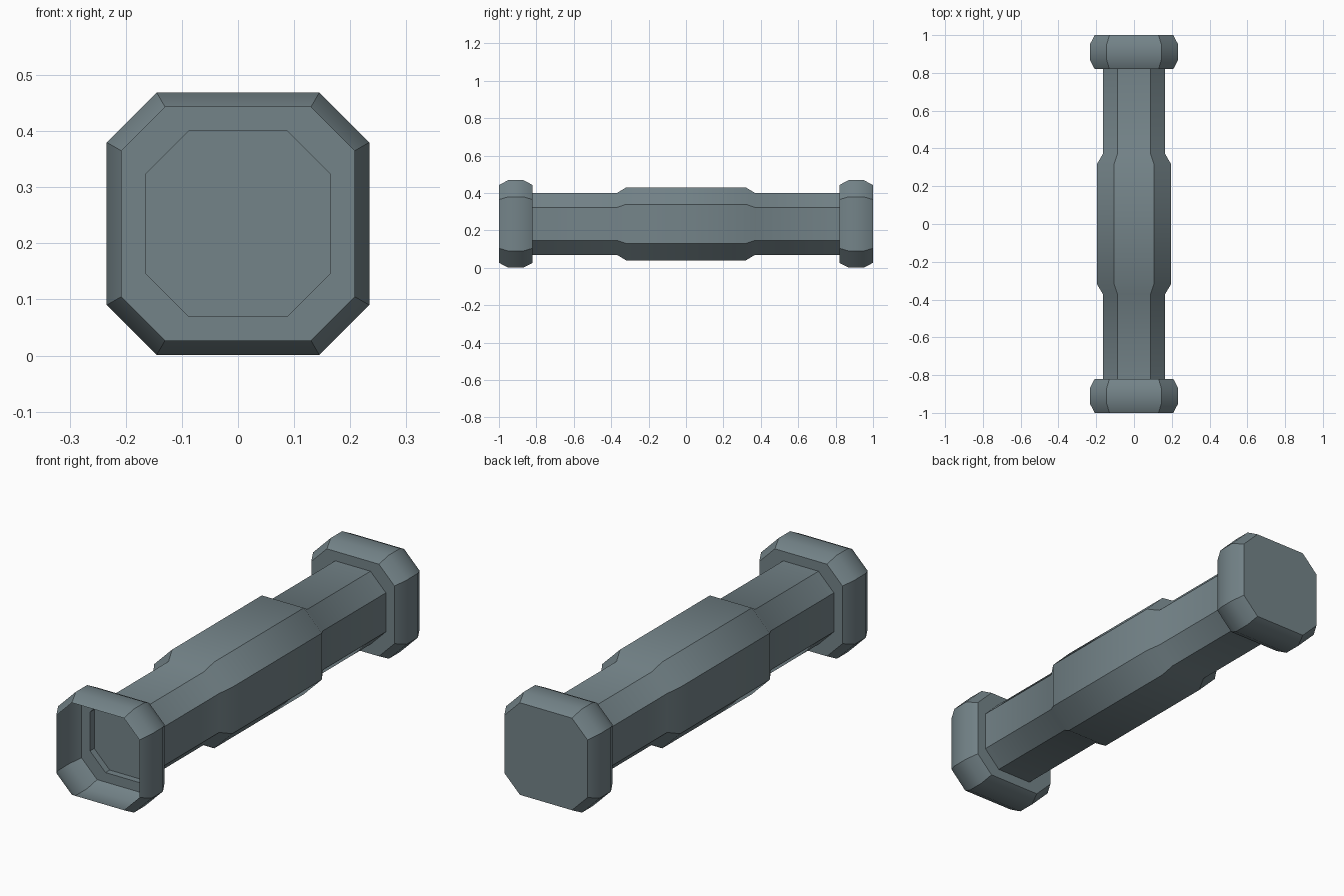
import bpy, bmesh, math

if "Cube" in bpy.data.objects:
    bpy.data.objects.remove(bpy.data.objects["Cube"])

CENTER_Z = 0.235
steel = bpy.data.materials.new("blue grey steel")
steel.diffuse_color = (0.175, 0.23, 0.25, 1)
steel.use_nodes = True
steel.node_tree.nodes["Principled BSDF"].inputs["Base Color"].default_value = steel.diffuse_color


def octagon(bm, y, half, flat):
    """Square ring with chamfered corners, in the plane at y."""
    pts = [(half, -flat), (half, flat), (flat, half), (-flat, half),
           (-half, flat), (-half, -flat), (-flat, -half), (flat, -half)]
    return [bm.verts.new((x, y, z + CENTER_Z)) for x, z in pts]


def loft(name, profile, close_start, close_end):
    """Skin octagons along y; profile rows are (y, half width, half flat)."""
    bm = bmesh.new()
    rings = [octagon(bm, *row) for row in profile]
    for a, b in zip(rings, rings[1:]):
        for i in range(8):
            j = (i + 1) % 8
            bm.faces.new((a[i], b[i], b[j], a[j]))
    if close_start:
        bm.faces.new(rings[0])
    if close_end:
        bm.faces.new(rings[-1][::-1])
    bmesh.ops.recalc_face_normals(bm, faces=bm.faces)
    # open shells: side walls must face away from the axis
    bm.faces.ensure_lookup_table()
    f = max(bm.faces, key=lambda f: f.calc_center_median().x)
    if f.normal.x < 0:
        bmesh.ops.reverse_faces(bm, faces=bm.faces)
    me = bpy.data.meshes.new(name)
    bm.to_mesh(me)
    bm.free()
    me.materials.append(steel)
    ob = bpy.data.objects.new(name, me)
    bpy.context.collection.objects.link(ob)
    bpy.context.view_layer.objects.active = ob
    for o in bpy.context.selected_objects:
        o.select_set(False)
    ob.select_set(True)
    bpy.ops.object.shade_smooth_by_angle(angle=math.radians(35))
    return ob


BODY, GRIP = (0.165, 0.088), (0.195, 0.105)
RIM, BULGE = (0.208, 0.130), (0.234, 0.145)

# shaft with thicker middle, ending in a shallow socket at the front
loft("shaft", [(-0.79, *BODY), (-0.82, *BODY), (-0.37, *BODY), (-0.32, *GRIP),
               (0.32, *GRIP), (0.37, *BODY), (0.82, *BODY)][0:], True, False)

# front collar: a hollow shell, open at the end
loft("front_collar", [(-1, *RIM), (-0.95, *BULGE), (-0.87, *BULGE),
                      (-0.82, *RIM), (-0.82, *BODY)], False, False)

# back collar: closed end
loft("back_collar", [(0.82, *BODY), (0.82, *RIM), (0.87, *BULGE),
                     (0.95, *BULGE), (1, *RIM)], False, True)
